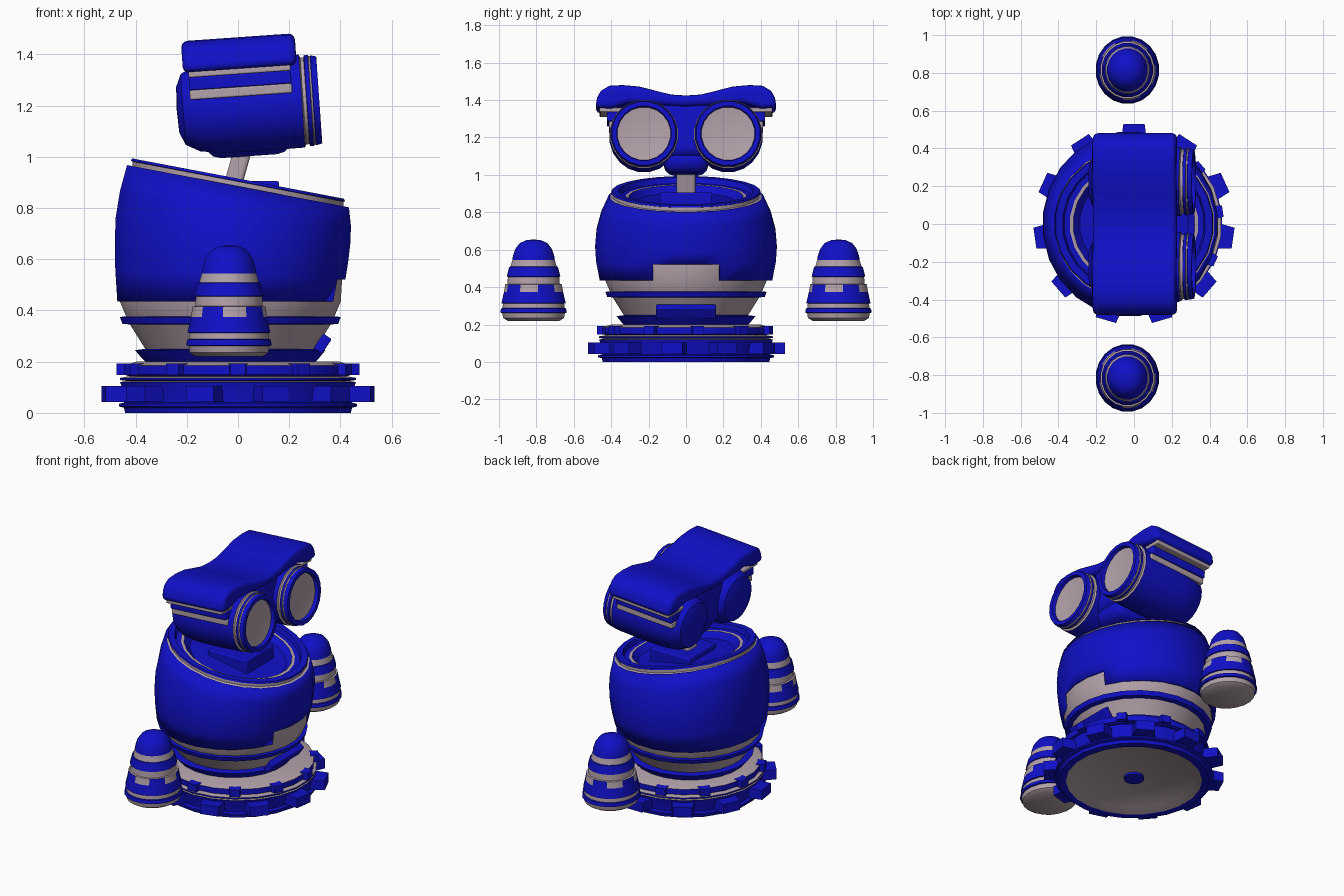
import bpy, bmesh, math
from mathutils import Matrix, Vector

if "Cube" in bpy.data.objects:
    bpy.data.objects.remove(bpy.data.objects["Cube"], do_unlink=True)


def material(name, rgb):
    m = bpy.data.materials.new(name)
    m.use_nodes = True
    m.diffuse_color = (*rgb, 1)
    m.node_tree.nodes["Principled BSDF"].inputs["Base Color"].default_value = (*rgb, 1)
    return m


BLUE, GREY = 0, 1
PALETTE = [material("deep blue", (0.005, 0.005, 0.58)),
           material("warm grey", (0.45, 0.36, 0.4))]


def finish(name, bm, matrix=None, bevel=0, smooth=35):
    bmesh.ops.recalc_face_normals(bm, faces=bm.faces)
    mesh = bpy.data.meshes.new(name)
    bm.to_mesh(mesh)
    bm.free()
    for m in PALETTE:
        mesh.materials.append(m)
    ob = bpy.data.objects.new(name, mesh)
    bpy.context.collection.objects.link(ob)
    if matrix:
        ob.matrix_world = matrix
    bpy.ops.object.select_all(action='DESELECT')
    ob.select_set(True)
    bpy.context.view_layer.objects.active = ob
    bpy.ops.object.shade_smooth_by_angle(angle=math.radians(smooth))
    if bevel:
        mod = ob.modifiers.new("round", 'BEVEL')
        mod.width, mod.segments = bevel, 3
    return ob


def loft(name, rings, mats, paint=None, skip=None, matrix=None):
    """Skin a list of closed rings; mats colours each strip."""
    bm = bmesh.new()
    loops = [[bm.verts.new(p) for p in ring] for ring in rings]
    n = len(rings[0])
    for j in range(len(loops) - 1):
        for i in range(n):
            if skip and skip(i, j):
                continue
            k = (i + 1) % n
            f = bm.faces.new((loops[j][i], loops[j][k], loops[j + 1][k], loops[j + 1][i]))
            f.material_index = paint(i, j, mats[j]) if paint else mats[j]
    bmesh.ops.remove_doubles(bm, verts=bm.verts, dist=0.0001)
    return finish(name, bm, matrix)


def circle(cx, a, b, z, n):
    """Elliptical ring; z may be a function of x."""
    pts = []
    for i in range(n):
        w = 2 * math.pi * (i + 0.5) / n
        x = cx + a * math.cos(w)
        pts.append(Vector((x, b * math.sin(w), z(x) if callable(z) else z)))
    return pts


def revolve(name, profile, n=24, matrix=None, paint=None):
    """profile: (radius, height, colour of the strip that follows)."""
    rings = [circle(0, r, r, z, n) for r, z, _ in profile]
    return loft(name, rings, [p[2] for p in profile], paint, matrix=matrix)


def box(name, x, y, z, mat=BLUE, matrix=None, bevel=0, taper=1):
    bm = bmesh.new()
    bmesh.ops.create_cube(bm, size=1)
    for v in bm.verts:
        k = taper if v.co.x > 0 else 1
        v.co = [(r[0] + r[1]) / 2 + c * s * (r[1] - r[0])
                for r, c, s in zip((x, y, z), v.co, (1, k, 1))]
    for f in bm.faces:
        f.material_index = mat
    return finish(name, bm, matrix, bevel)


# Base with two rings of lugs
revolve("base", [(0, .025, GREY), (.36, .025, GREY), (.4, 0, BLUE), (.445, 0, BLUE),
                 (.45, .02, BLUE), (.47, .025, BLUE), (.47, .035, BLUE), (.45, .04, BLUE),
                 (.46, .105, BLUE), (.465, .12, GREY), (.44, .125, BLUE), (.465, .128, BLUE),
                 (.465, .137, GREY), (.43, .143, BLUE), (.45, .15, BLUE), (.45, .185, GREY),
                 (.4, .2, GREY), (0, .2, GREY)], 22)
revolve("base_cap", [(0, .005, BLUE), (.06, .01, BLUE), (.06, .03, BLUE)], 12)
LUGS = 11
for i in range(LUGS):
    step = 2 * math.pi / LUGS
    box("large_lug", (.43, .53), (-.07, .07), (.043, .105), taper=.8,
        matrix=Matrix.Rotation(math.pi / 2 + i * step, 4, 'Z'))
    box("small_lug", (.42, .475), (-.037, .037), (.147, .192), taper=.8,
        matrix=Matrix.Rotation(-math.pi / 2 + i * step, 4, 'Z'))

# Lower body with blue hoops
revolve("lower_body", [(.33, .195, BLUE), (.35, .215, BLUE), (.375, .245, BLUE),
                       (.335, .25, GREY), (.395, .345, BLUE), (.425, .348, BLUE),
                       (.435, .375, BLUE), (.41, .376, GREY), (.435, .435, GREY),
                       (.44, .52, GREY), (.44, .6, GREY)], 24,
        Matrix.Translation((-.03, 0, 0)))
box("front_plate", (-.02, .02), (-.16, .16), (-.035, .035), bevel=.006,
    matrix=Matrix.Translation((.33, 0, .27)) @ Matrix.Rotation(.6, 4, 'Y'))


# Upper shell, notched at the front and sliced by a sloping plane
def slope(x):
    return .885 - .19 * x


BOTTOM, SIDES = .435, 24
rings = []
for t, cx, a, b in [(0, -.035, .44, .465), (.23, -.03, .453, .485), (.4, -.026, .459, .49),
                    (.6, -.02, .462, .482), (.8, -.01, .455, .457), (1, 0, .437, .415)]:
    rings.append(circle(cx, a, b, lambda x: BOTTOM + t * (slope(x) - BOTTOM), SIDES))
shell = loft("upper_shell", rings, [BLUE] * 5,
             skip=lambda i, j: j == 0 and i in (0, 1, SIDES - 1, SIDES - 2, SIDES - 3)
             and abs(i + 1 - (SIDES if i > 2 else 0)) < 2)
solid = shell.modifiers.new("thickness", 'SOLIDIFY')
solid.thickness = .018

# Rim and stepped dish
dish = [(1, -.005, GREY), (.95, 0, GREY), (.95, .018, BLUE), (.965, .02, BLUE),
        (.955, .03, BLUE), (.87, .03, BLUE), (.85, .0, BLUE), (.78, .0, GREY),
        (.74, .0, BLUE), (.66, -.035, BLUE), (0, -.035, BLUE)]
loft("rim_and_dish", [circle(0, .437 * s, .415 * s, lambda x: slope(x) + dz, SIDES)
                      for s, dz, _ in dish], [d[2] for d in dish])
box("neck_mount", (-.12, .16), (-.14, .14), (.8, .905), bevel=.008)
box("neck", (-.035, .035), (-.05, .05), (-.14, .14), GREY, bevel=.015,
    matrix=Matrix.Translation((0, 0, .96)) @ Matrix.Rotation(.27, 4, 'Y'))

# Head, tipped slightly upward
HEAD = (Matrix.Translation((0, 0, 1.2)) @ Matrix.Rotation(-.07, 4, 'Y')
        @ Matrix.Translation((0, 0, -1.2)))
barrel = [(0, -.24, BLUE), (.09, -.236, BLUE), (.14, -.215, BLUE), (.17, -.16, BLUE),
          (.182, -.08, BLUE), (.186, .05, BLUE), (.184, .25, GREY), (.172, .255, GREY),
          (.172, .268, BLUE), (.18, .27, BLUE), (.18, .285, GREY), (.176, .287, GREY),
          (.176, .293, BLUE), (.178, .295, BLUE), (.172, .318, BLUE), (.147, .318, BLUE),
          (.143, .295, GREY), (.1, .288, GREY), (0, .285, GREY)]
for side, label in ((1, "left"), (-1, "right")):
    revolve(label + "_eye_barrel", barrel, 20,
            HEAD @ Matrix.Translation((0, side * .225, 1.2)) @ Matrix.Rotation(math.pi / 2, 4, 'Y'))
    for part, (inner, outer), z, mat in (("hood_seam", (.3, .462), (1.322, 1.345), GREY),
                                         ("hood_lip", (.3, .422), (1.272, 1.322), BLUE),
                                         ("hood_lining", (.3, .412), (1.235, 1.272), GREY)):
        box(label + "_" + part, (-.185, .215), sorted((side * inner, side * outer)), z, mat,
            HEAD, bevel=.006)
box("head_bridge", (-.18, .22), (-.14, .14), (1.08, 1.39), BLUE, HEAD, bevel=.05)
box("nose", (-.14, .2), (-.12, .12), (1.0, 1.14), BLUE, HEAD, bevel=.06)

# Brow hood: wavy section extruded front to back
half = [(.08, 1.415), (.16, 1.435), (.25, 1.458), (.34, 1.466), (.41, 1.462), (.455, 1.435),
        (.475, 1.4), (.485, 1.345), (.4, 1.34), (.3, 1.37), (.15, 1.36)]
section = [(0, 1.41)] + half + [(0, 1.35)] + [(-y, z) for y, z in reversed(half)]
bm = bmesh.new()
face = bm.faces.new([bm.verts.new((-.205, y, z)) for y, z in section])
new = bmesh.ops.extrude_face_region(bm, geom=[face])["geom"]
bmesh.ops.translate(bm, verts=[v for v in new if isinstance(v, bmesh.types.BMVert)],
                    vec=(.445, 0, 0))
hood = finish("brow_hood", bm, HEAD, bevel=.025)
hood.modifiers["round"].limit_method = 'ANGLE'

# Floating arms with a castellated band
arm = [(0, .22, GREY), (.14, .22, GREY), (.165, .235, GREY), (.17, .262, BLUE),
       (.18, .264, BLUE), (.176, .286, BLUE), (.168, .288, GREY), (.166, .312, BLUE),
       (.174, .314, BLUE), (.16, .375, BLUE), (.153, .415, GREY), (.142, .417, GREY),
       (.139, .455, BLUE), (.145, .457, BLUE), (.132, .508, BLUE), (.125, .51, GREY),
       (.115, .545, BLUE), (.112, .565, BLUE), (.1, .603, BLUE), (.075, .635, BLUE),
       (.04, .651, BLUE), (0, .655, BLUE)]
TEETH_BAND = 9
for side, label in ((1, "left"), (-1, "right")):
    revolve(label + "_arm", arm, 20,
            Matrix.Translation((-.035, side * .815, 0)) @ Matrix.Diagonal((.94, 1, 1, 1)),
            lambda i, j, m: GREY if j == TEETH_BAND and (i // 2) % 2 else m)
